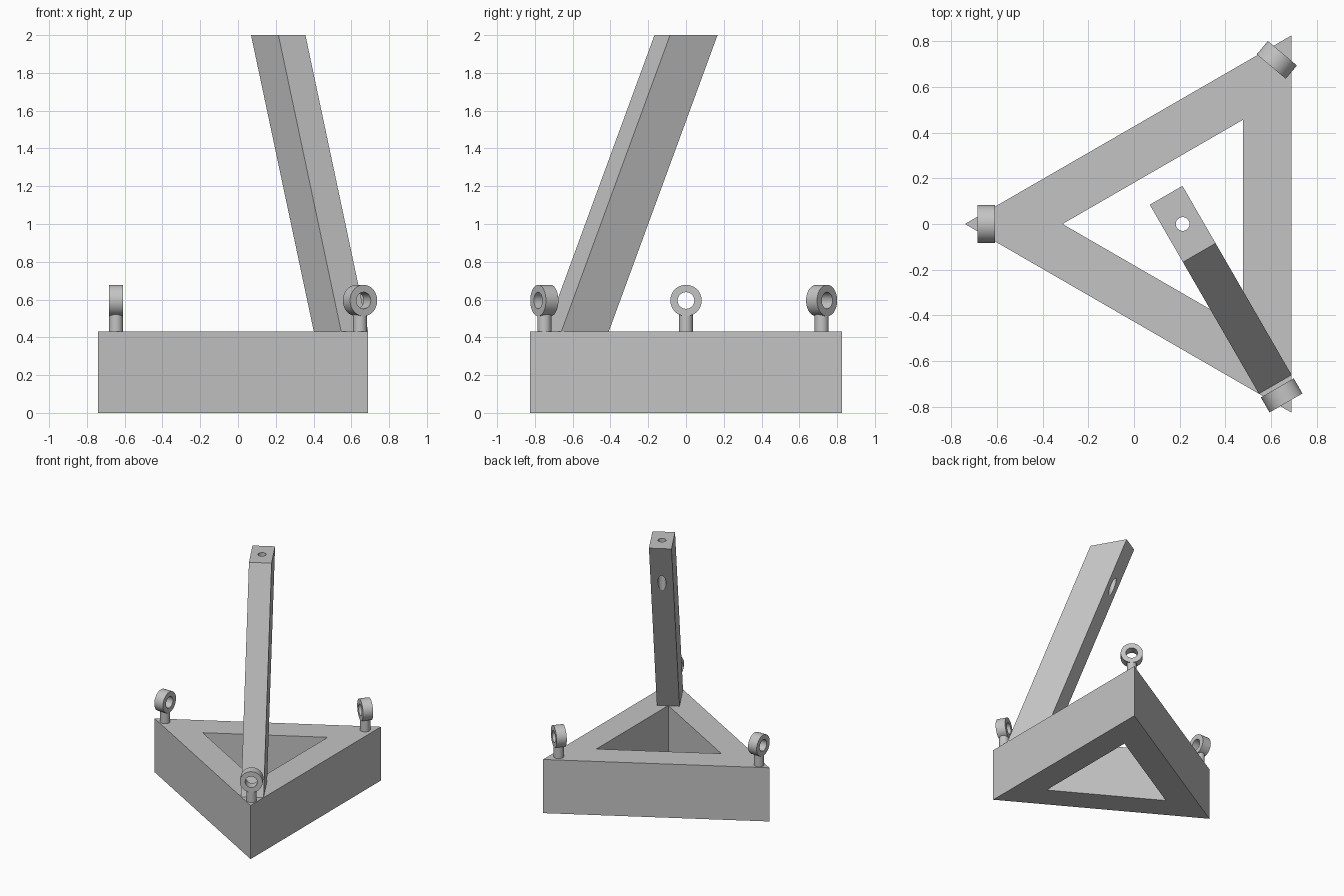
import bpy, bmesh
from math import pi, cos, sin, radians
from mathutils import Matrix, Vector

cube = bpy.data.objects.get("Cube")
if cube:
    bpy.data.objects.remove(cube, do_unlink=True)

grey = bpy.data.materials.new("plain grey")
grey.use_nodes = True
COLOUR = (0.55, 0.55, 0.55, 1)
grey.diffuse_color = COLOUR
grey.node_tree.nodes["Principled BSDF"].inputs["Base Color"].default_value = COLOUR

CENTRE = Vector((0.213, 0, 0))
BASE_TOP = 0.43


def finish(name, bm, matrix=Matrix(), smooth=False):
    bmesh.ops.recalc_face_normals(bm, faces=bm.faces)
    mesh = bpy.data.meshes.new(name)
    bm.to_mesh(mesh)
    bm.free()
    mesh.materials.append(grey)
    obj = bpy.data.objects.new(name, mesh)
    obj.matrix_world = matrix
    bpy.context.collection.objects.link(obj)
    if smooth:
        bpy.ops.object.select_all(action="DESELECT")
        obj.select_set(True)
        bpy.context.view_layer.objects.active = obj
        bpy.ops.object.shade_smooth_by_angle(angle=radians(35))
    return obj


def tube(name, outer, inner, z0, z1, sides, matrix=Matrix(), smooth=False):
    """Hollow prism around z, with a round or polygonal outline."""
    bm = bmesh.new()
    section = [(outer, z0), (outer, z1), (inner, z1), (inner, z0)]
    loops = []
    for i in range(sides):
        a = pi + 2 * pi * i / sides
        loops.append([bm.verts.new((r * cos(a), r * sin(a), z)) for r, z in section])
    for i in range(sides):
        p, q = loops[i], loops[(i + 1) % sides]
        for k in range(4):
            n = (k + 1) % 4
            bm.faces.new((p[k], q[k], q[n], p[n]))
    return finish(name, bm, matrix, smooth)


def cylinder(name, radius, z0, z1, at, smooth=True):
    bm = bmesh.new()
    bmesh.ops.create_cone(bm, cap_ends=True, segments=48, radius1=radius,
                          radius2=radius, depth=z1 - z0)
    place = Matrix.Translation((at[0], at[1], (z0 + z1) / 2))
    return finish(name, bm, place, smooth)


# Triangular frame
tube("triangle_base", 0.953, 0.526, 0, BASE_TOP, 3, Matrix.Translation(CENTRE))

# Leaning arm, sheared from the front corner to above the middle
bm = bmesh.new()
bmesh.ops.create_cube(bm, size=1)
for v in bm.verts:
    top = v.co.z > 0
    v.co.x = v.co.x * 0.29 + (0 if top else 0.665)
    v.co.y *= 0.165
    v.co.z = 2 if top else BASE_TOP
arm = finish("leaning_arm", bm,
             Matrix.Translation(CENTRE) @ Matrix.Rotation(radians(-60), 4, "Z"))

# Upright hole through the tip of the arm
cutter = cylinder("arm_hole_cutter", 0.03, 1.4, 2.2, CENTRE, smooth=False)
cutter.hide_render = True
cutter.hide_viewport = True
hole = arm.modifiers.new("hole", "BOOLEAN")
hole.operation = "DIFFERENCE"
hole.solver = "EXACT"
hole.object = cutter

# Eyelets on the three corners
eyelets = [("right", -0.646, 0, 180), ("front_left", 0.646, -0.75, -60),
           ("back_left", 0.625, 0.718, 50)]
for side, x, y, angle in eyelets:
    cylinder(side + "_eyelet_stem", 0.037, BASE_TOP - 0.01, 0.53, (x, y))
    turn = Matrix.Rotation(radians(angle), 4, "Z") @ Matrix.Rotation(pi / 2, 4, "Y")
    tube(side + "_eyelet_ring", 0.083, 0.044, -0.038, 0.038, 48,
         Matrix.Translation((x, y, 0.595)) @ turn, smooth=True)
